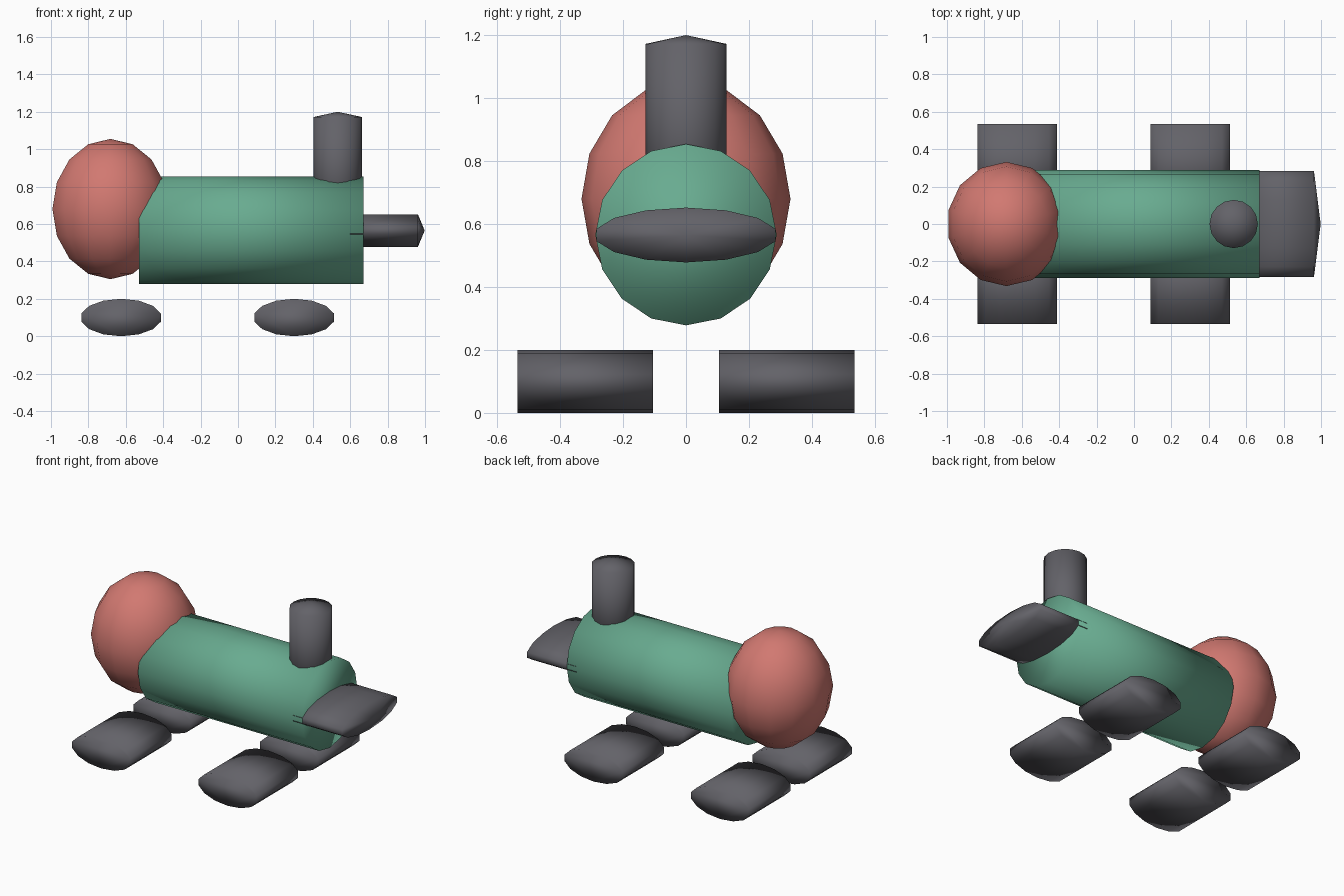
import bpy
import bmesh
from math import sin, cos, tau
from mathutils import Vector

if "Cube" in bpy.data.objects:
    bpy.data.objects.remove(bpy.data.objects["Cube"])


def material(name, rgb):
    mat = bpy.data.materials.new(name)
    mat.use_nodes = True
    color = (*rgb, 1)
    mat.diffuse_color = color
    mat.node_tree.nodes["Principled BSDF"].inputs["Base Color"].default_value = color
    return mat


red = material("soft red", (0.64, 0.19, 0.165))
green = material("sea green", (0.14, 0.41, 0.28))
grey = material("dark grey", (0.125, 0.123, 0.14))


def finish(bm, name, mat):
    bmesh.ops.recalc_face_normals(bm, faces=bm.faces)
    for face in bm.faces:
        face.smooth = True
    mesh = bpy.data.meshes.new(name)
    bm.to_mesh(mesh)
    bm.free()
    mesh.materials.append(mat)
    obj = bpy.data.objects.new(name, mesh)
    bpy.context.collection.objects.link(obj)


def tube(name, mat, start, end, side, up, sides, tip=0):
    """Elliptical cylinder from start to end, with an optional raised tip."""
    bm = bmesh.new()
    start, end, side, up = map(Vector, (start, end, side, up))
    angles = [tau * i / sides for i in range(sides)]
    rings = [[bm.verts.new(c + side * sin(a) + up * cos(a)) for a in angles]
             for c in (start, end)]
    for i in range(sides):
        j = (i + 1) % sides
        bm.faces.new((rings[0][i], rings[0][j], rings[1][j], rings[1][i]))
    bm.faces.new(rings[0])
    if tip:
        apex = bm.verts.new(end + (end - start).normalized() * tip)
        for i in range(sides):
            bm.faces.new((rings[1][i], rings[1][(i + 1) % sides], apex))
    else:
        bm.faces.new(rings[1])
    finish(bm, name, mat)


# Body barrel
tube("body", green, (-0.53, 0, 0.566), (0.67, 0, 0.566),
     (0, 0.288, 0), (0, 0, 0.288), 16)

# Round head
bm = bmesh.new()
bmesh.ops.create_uvsphere(bm, u_segments=14, v_segments=8, radius=1)
bmesh.ops.scale(bm, vec=(0.318, 0.332, 0.375), verts=bm.verts)
bmesh.ops.translate(bm, vec=(-0.682, 0, 0.68), verts=bm.verts)
finish(bm, "head", red)

# Upright post and flat tail, both with shallow pointed ends
tube("post", grey, (0.533, 0, 0.6), (0.533, 0, 1.172),
     (0.129, 0, 0), (0, 0.129, 0), 16, tip=0.028)
tube("tail", grey, (0.6, 0, 0.565), (0.962, 0, 0.565),
     (0, 0.292, 0), (0, 0, 0.087), 14, tip=0.036)

# Four flat feet
for x, place in ((-0.625, "head_end"), (0.3, "tail_end")):
    for s, row in ((-1, "front"), (1, "back")):
        tube(f"foot_{place}_{row}", grey, (x, s * 0.105, 0.1), (x, s * 0.535, 0.1),
             (0.218, 0, 0), (0, 0, 0.1), 14)
